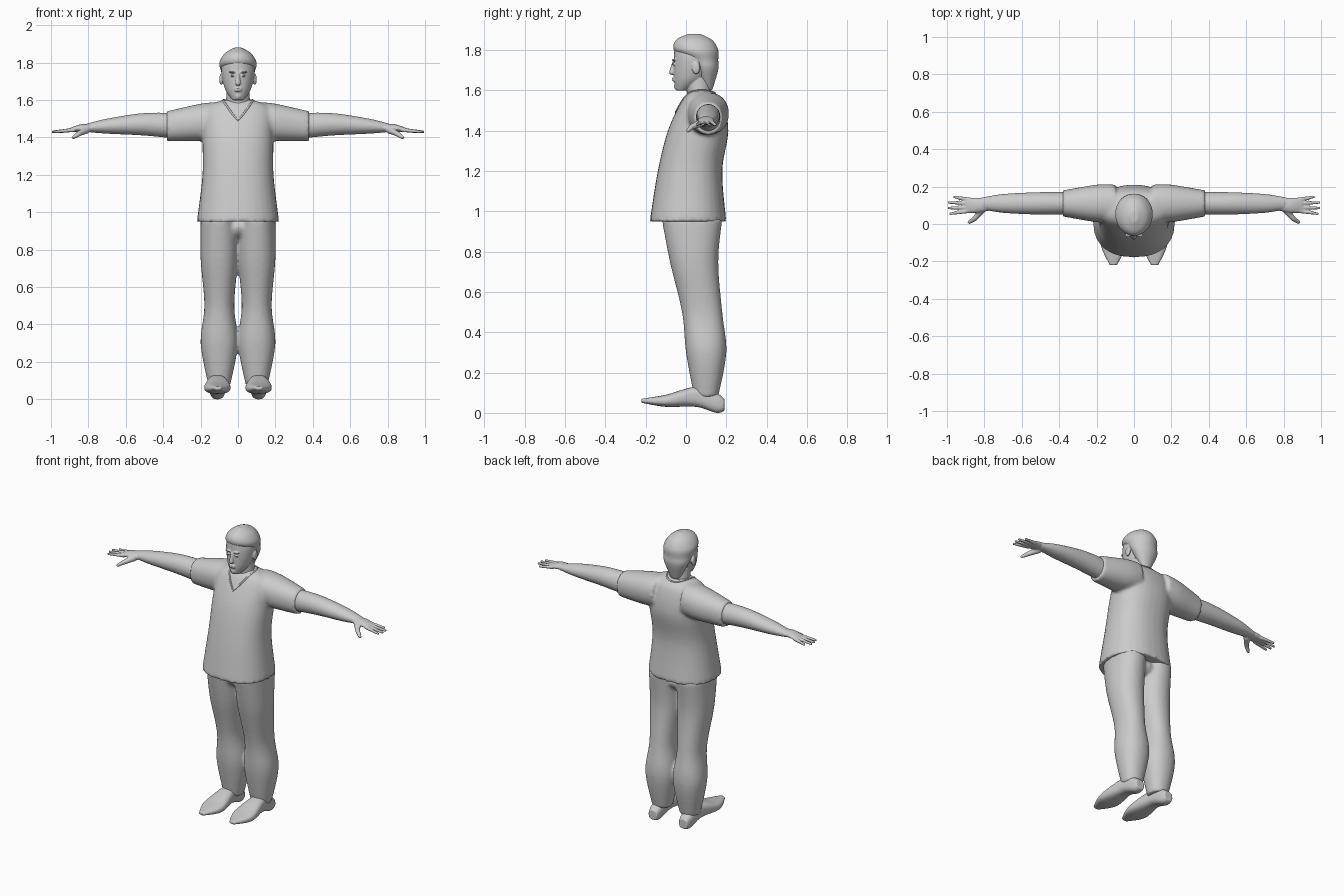
import bpy, bmesh, math
from mathutils import Matrix, Vector

if "Cube" in bpy.data.objects:
    bpy.data.objects.remove(bpy.data.objects["Cube"])

grey = bpy.data.materials.new("plain grey")
grey.use_nodes = True
grey.diffuse_color = (.6, .6, .6, 1)
grey.node_tree.nodes["Principled BSDF"].inputs["Base Color"].default_value = grey.diffuse_color

SIDES = 32
STEPS = 6

# Ring placement for each loft direction: along, fixed centre, moving centre, offsets
PLACE = {"x": lambda along, fixed, moving, u, v: (along, fixed + u, moving + v),
         "y": lambda along, fixed, moving, u, v: (fixed + u, along, moving + v),
         "z": lambda along, fixed, moving, u, v: (fixed + u, moving + v, along)}


def blend(before, start, end, after, t):
    """Smooth curve value between start and end."""
    pull_in, pull_out = (end - before) / 2, (after - start) / 2
    ease = t * t * (3 - 2 * t)
    return (start + (end - start) * ease
            + pull_in * t * (1 - t) ** 2 - pull_out * t * t * (1 - t))


def fill_in(rings):
    """Add smooth in-between rings."""
    padded = [rings[0], *rings, rings[-1]]
    filled = []
    for group in zip(padded, padded[1:], padded[2:], padded[3:]):
        for step in range(STEPS):
            filled.append([blend(*values, step / STEPS) for values in zip(*group)])
    return filled + [rings[-1]]


def loft(bm, axis, fixed, rings, power=2):
    """Skin rings of (along, moving centre, first radius, second radius)."""
    def bulge(value):
        return math.copysign(abs(value) ** (2 / power), value)

    angles = [math.tau * k / SIDES for k in range(SIDES)]
    loops = []
    for along, moving, first, second in fill_in(rings):
        loops.append([bm.verts.new(PLACE[axis](along, fixed, moving,
                                               first * bulge(math.cos(angle)),
                                               second * bulge(math.sin(angle))))
                      for angle in angles])
    for low, high in zip(loops, loops[1:]):
        for k in range(SIDES):
            bm.faces.new((low[k - 1], low[k], high[k], high[k - 1]))
    bm.faces.new(loops[0])
    bm.faces.new(loops[-1])


def ball(bm, centre, radii):
    matrix = Matrix.Translation(centre) @ Matrix.Diagonal(radii).to_4x4()
    bmesh.ops.create_uvsphere(bm, u_segments=20, v_segments=12, radius=1, matrix=matrix)


def rod(bm, start, end, start_radius, end_radius):
    """Rounded tapering bar made of overlapping balls."""
    for step in range(STEPS * 2 + 1):
        t = step / STEPS / 2
        radius = start_radius + (end_radius - start_radius) * t
        ball(bm, Vector(start).lerp(Vector(end), t), (radius, radius, radius))


def fuse(name, bm, voxel, smoothing):
    """Mirror the parts and merge them into one smooth skin."""
    bmesh.ops.recalc_face_normals(bm, faces=bm.faces)
    mesh = bpy.data.meshes.new(name)
    bm.to_mesh(mesh)
    bm.free()
    mesh.materials.append(grey)
    part = bpy.data.objects.new(name, mesh)
    bpy.context.collection.objects.link(part)
    part.modifiers.new("mirror", "MIRROR").use_mirror_merge = False
    skin = part.modifiers.new("skin", "REMESH")
    skin.mode = "VOXEL"
    skin.voxel_size = voxel
    skin.use_smooth_shade = True
    part.modifiers.new("soften", "SMOOTH").iterations = smoothing
    return part


# Shirt: body and short sleeves
bm = bmesh.new()
loft(bm, "z", 0, [(.95, .01, .22, .19), (1.2, .02, .19, .16), (1.4, .06, .19, .15),
                  (1.55, .08, .18, .1), (1.6, .07, .08, .05)], power=2.3)
loft(bm, "x", .11, [(.1, 1.49, .1, .1), (.2, 1.48, .1, .1), (.38, 1.46, .07, .08)], power=2.2)
shirt = fuse("shirt", bm, .01, 5)

# Neckline: thin band lying on the shirt, V-shaped in front and round behind
curve = bpy.data.curves.new("neckline", "CURVE")
curve.dimensions = "3D"
curve.bevel_depth = .005
curve.materials.append(grey)
band = curve.splines.new("POLY")
band.points.add(SIDES - 1)
band.use_cyclic_u = True
for k, point in enumerate(band.points):
    side, front = math.sin(math.tau * k / SIDES), math.cos(math.tau * k / SIDES)
    drop = .11 * (1 - abs(side)) if front > 0 else 0
    point.co = (.08 * side, .05 - .1 * front, 1.6 - drop, 1)
neckline = bpy.data.objects.new("neckline", curve)
bpy.context.collection.objects.link(neckline)
wrap = neckline.modifiers.new("lie on shirt", "SHRINKWRAP")
wrap.target = shirt
wrap.use_apply_on_spline = True

# Trousers: two loose legs joined at the hips
bm = bmesh.new()
loft(bm, "z", .1, [(.96, .03, .1, .15), (.75, .04, .1, .12), (.5, .08, .08, .1),
                   (.3, .1, .1, .1), (.08, .1, .06, .06)], power=2.2)
ball(bm, (0, .03, .92), (.1, .12, .07))
fuse("trousers", bm, .01, 5)

# Shoes: pointed raised toe and low heel
bm = bmesh.new()
loft(bm, "y", .11, [(-.22, .06, .02, .01), (-.1, .06, .07, .03), (.05, .08, .05, .05),
                    (.15, .05, .04, .05), (.19, .04, .03, .03)], power=2.6)
fuse("shoes", bm, .005, 3)

# Arms, palms, fingers and thumbs
bm = bmesh.new()
loft(bm, "x", .11, [(.3, 1.46, .06, .07), (.5, 1.47, .06, .06), (.7, 1.46, .05, .04),
                    (.82, 1.45, .03, .02)])
loft(bm, "x", .1, [(.78, 1.45, .03, .02), (.84, 1.45, .04, .02), (.9, 1.44, .04, .01)])
for spread, tip in zip((-1.5, -.5, .5, 1.5), (.98, .99, .99, .96)):
    rod(bm, (.88, .1 + .02 * spread, 1.44), (tip, .1 + .03 * spread, 1.43), .012, .008)
knuckle = (.85, .03, 1.42)
rod(bm, (.81, .08, 1.44), knuckle, .02, .014)
rod(bm, knuckle, (.88, .01, 1.4), .014, .01)
fuse("arms", bm, .005, 3)

# Head with neck, nose, brows, eyes, lips, chin and ears
bm = bmesh.new()
loft(bm, "z", 0, [(1.6, -.02, .03, .03), (1.66, .02, .07, .08), (1.76, .04, .09, .1),
                  (1.83, .04, .07, .09), (1.86, .04, .03, .04)])
loft(bm, "z", 0, [(1.5, .07, .07, .06), (1.66, .06, .06, .06)])
rod(bm, (0, -.06, 1.74), (0, -.07, 1.69), .008, .014)
for height, width in ((1.75, .02), (1.73, .01)):
    ball(bm, (.03, -.06, height), (width, .01, .006))
for height in (1.66, 1.65):
    ball(bm, (0, -.06, height), (.02, .01, .005))
ball(bm, (0, -.04, 1.62), (.02, .02, .02))
ball(bm, (.09, .05, 1.71), (.01, .02, .03))
fuse("head", bm, .004, 2)

# Hair: cap over the skull running down to the nape
bm = bmesh.new()
loft(bm, "z", 0, [(1.6, .11, .03, .02), (1.7, .1, .08, .06), (1.75, .08, .09, .08),
                  (1.8, .05, .1, .11), (1.85, .04, .07, .09), (1.88, .04, .02, .03)])
fuse("hair", bm, .006, 2)
